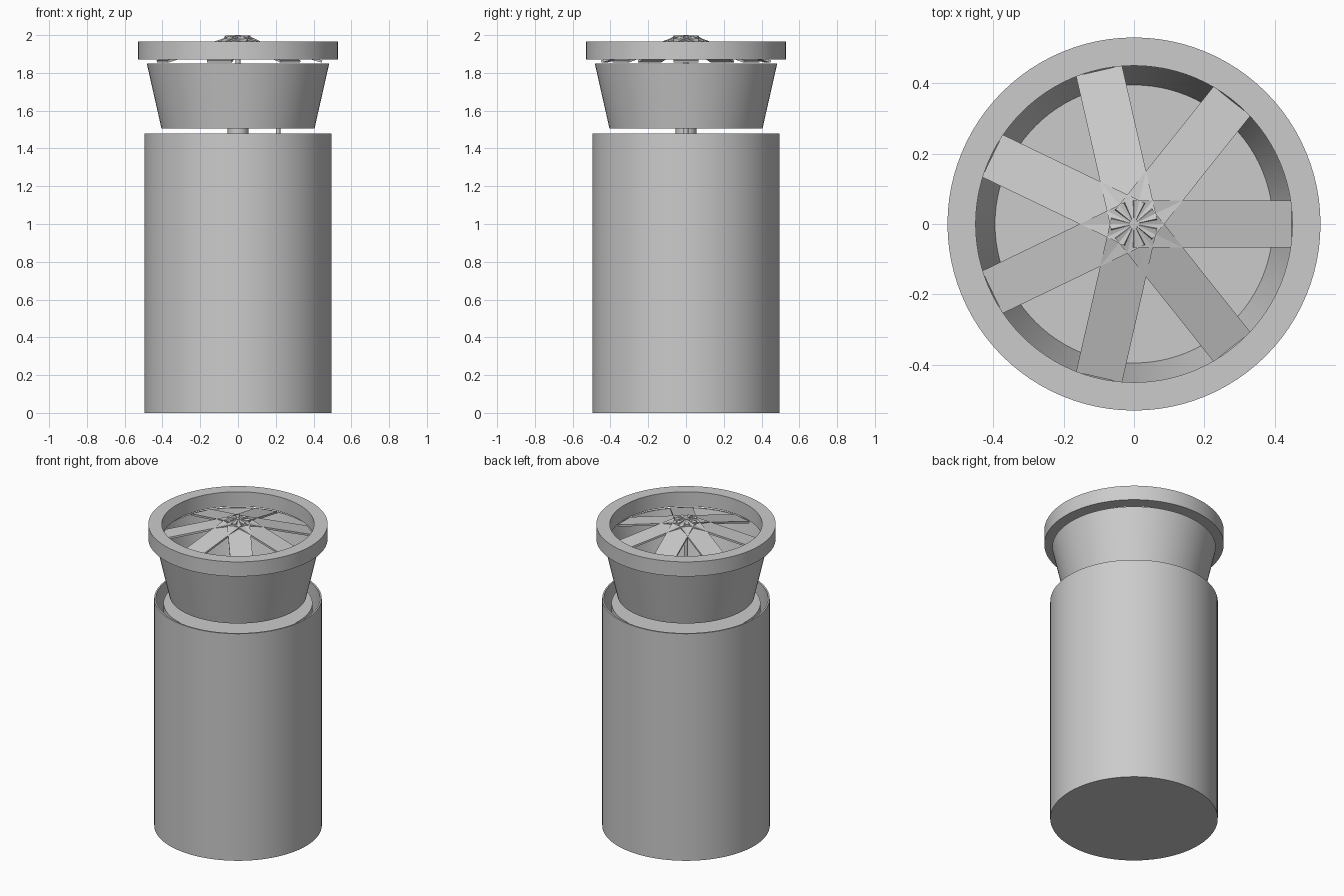
import bpy, bmesh, math
from mathutils import Matrix

old = bpy.data.objects.get("Cube")
if old:
    bpy.data.objects.remove(old, do_unlink=True)

grey = bpy.data.materials.new("plain grey")
grey.use_nodes = True
GREY = (0.6, 0.6, 0.6, 1)
grey.diffuse_color = GREY
grey.node_tree.nodes["Principled BSDF"].inputs["Base Color"].default_value = GREY


def finish(name, bm, smooth=True):
    bmesh.ops.recalc_face_normals(bm, faces=bm.faces)
    mesh = bpy.data.meshes.new(name)
    bm.to_mesh(mesh)
    bm.free()
    obj = bpy.data.objects.new(name, mesh)
    bpy.context.collection.objects.link(obj)
    mesh.materials.append(grey)
    if smooth:
        bpy.ops.object.select_all(action='DESELECT')
        obj.select_set(True)
        bpy.context.view_layer.objects.active = obj
        bpy.ops.object.shade_smooth_by_angle(angle=math.radians(30))
    return obj


def lathe(name, profile, closed=False, steps=96, x=0):
    """Spin a (radius, height) profile around a vertical axis."""
    bm = bmesh.new()
    verts = [bm.verts.new((r, 0, z)) for r, z in profile]
    edges = [bm.edges.new(pair) for pair in zip(verts, verts[1:])]
    if closed:
        edges.append(bm.edges.new((verts[-1], verts[0])))
    bmesh.ops.spin(bm, geom=verts + edges, cent=(0, 0, 0), axis=(0, 0, 1),
                   angle=math.tau, steps=steps)
    bmesh.ops.remove_doubles(bm, verts=bm.verts, dist=0.0001)
    bmesh.ops.translate(bm, verts=bm.verts, vec=(x, 0, 0))
    return finish(name, bm)


def rod(name, radius, low, high, x=0, steps=32):
    return lathe(name, [(0, low), (radius, low), (radius, high), (0, high)],
                 steps=steps, x=x)


# Outer can, open at the top, with a core standing inside it
lathe("outer_can", [(0, 0), (0.495, 0), (0.495, 1.48), (0.485, 1.48),
                    (0.485, 0.02), (0, 0.02)])
rod("inner_core", 0.44, 0.02, 1.45, steps=96)

# Flared cup and the rods that carry it
lathe("flared_cup", [(0, 1.505), (0.405, 1.505), (0.483, 1.85), (0.473, 1.85),
                     (0.395, 1.515), (0, 1.515)])
rod("centre_post", 0.055, 1.45, 1.51)
rod("side_pin", 0.012, 1.45, 1.51, x=0.212)
rod("fan_shaft", 0.012, 1.51, 2.0)

# Rim ring above the cup
lathe("rim_ring", [(0.45, 1.87), (0.53, 1.87), (0.53, 1.965), (0.45, 1.965)],
      closed=True)

# Seven flat blades sloping down from the hub to the rim
BLADES, SLOPE, THICK = 7, math.radians(16.5), 0.012
LENGTH = 0.447 / math.cos(SLOPE)
bm = bmesh.new()
for i in range(BLADES):
    place = (Matrix.Rotation(math.tau * i / BLADES, 4, 'Z')
             @ Matrix.Translation((0, 0, 1.998))
             @ Matrix.Rotation(SLOPE, 4, 'Y')
             @ Matrix.Translation((LENGTH / 2, 0, -THICK / 2))
             @ Matrix.Diagonal((LENGTH, 0.134, THICK, 1)))
    bmesh.ops.create_cube(bm, size=1, matrix=place)
finish("fan_blades", bm, smooth=False)
